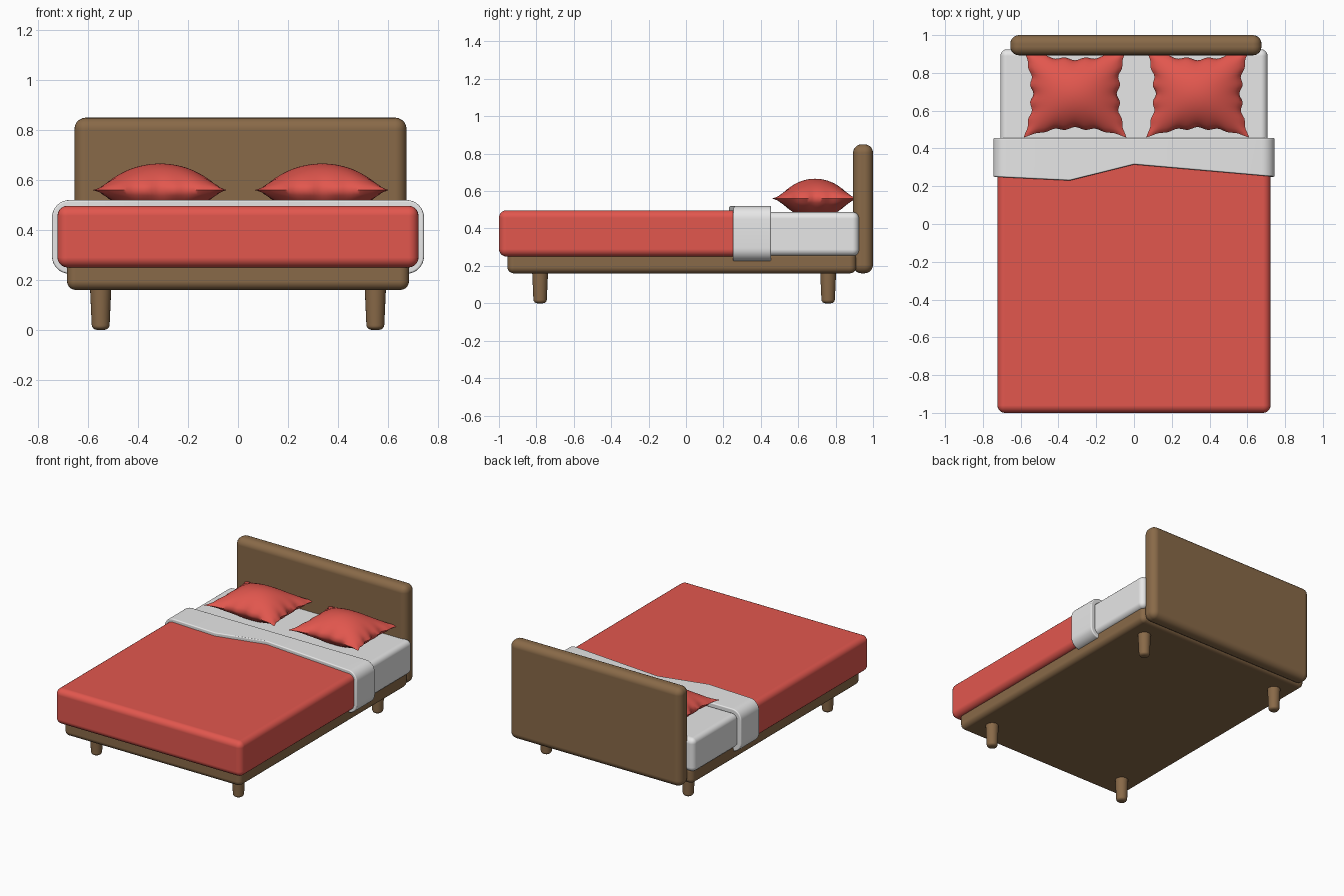
import bpy, bmesh, math

cube = bpy.data.objects.get("Cube")
if cube:
    bpy.data.objects.remove(cube, do_unlink=True)


def material(name, rgb):
    m = bpy.data.materials.new(name)
    m.use_nodes = True
    m.diffuse_color = (*rgb, 1)
    bsdf = next(n for n in m.node_tree.nodes if n.type == 'BSDF_PRINCIPLED')
    bsdf.inputs["Base Color"].default_value = (*rgb, 1)
    return m


WOOD = material("brown wood", (0.25, 0.143, 0.065))
RED = material("red fabric", (0.76, 0.095, 0.076))
WHITE = material("white linen", (0.8, 0.8, 0.8))


def finish(name, bm, mat, bevel=0.0, segments=5, sharp=None):
    """Turn a bmesh into a smooth shaded object, optionally with bevelled edges."""
    bmesh.ops.recalc_face_normals(bm, faces=bm.faces[:])
    me = bpy.data.meshes.new(name)
    bm.to_mesh(me)
    bm.free()
    me.materials.append(mat)
    for p in me.polygons:
        p.use_smooth = True
    if sharp:
        me.set_sharp_from_angle(angle=math.radians(sharp))
    ob = bpy.data.objects.new(name, me)
    bpy.context.collection.objects.link(ob)
    if bevel:
        mod = ob.modifiers.new("rounding", 'BEVEL')
        mod.width = bevel
        mod.segments = segments
        mod.limit_method = 'ANGLE'
        mod.harden_normals = True
    return ob


def rounded_box(name, lo, hi, mat, bevel):
    bm = bmesh.new()
    bmesh.ops.create_cube(bm, size=1)
    for v in bm.verts:
        v.co = [(a + b) / 2 + c * (b - a) for a, b, c in zip(lo, hi, v.co)]
    return finish(name, bm, mat, bevel)


# Wooden base and headboard
rounded_box("bed_frame", (-0.685, -0.955, 0.16), (0.685, 0.91, 0.28), WOOD, 0.035)
rounded_box("headboard", (-0.655, 0.893, 0.16), (0.675, 1.0, 0.85), WOOD, 0.046)

# Mattress and blanket
rounded_box("mattress", (-0.707, -0.94, 0.253), (0.707, 0.925, 0.488), WHITE, 0.035)
rounded_box("blanket", (-0.723, -1.0, 0.25), (0.723, 0.4, 0.497), RED, 0.04)

# Tapered legs with rounded feet
for side, x in (("left", 0.55), ("right", -0.55)):
    for end, y in (("front", -0.78), ("back", 0.76)):
        bm = bmesh.new()
        bmesh.ops.create_cone(bm, cap_ends=True, segments=24,
                              radius1=0.035, radius2=0.044, depth=0.2)
        bmesh.ops.translate(bm, vec=(x, y, 0.1), verts=bm.verts[:])
        finish(f"{end}_{side}_leg", bm, WOOD, 0.02, 4)

# Turned-down sheet: a band around the mattress with a slanting front edge
EDGE = [(-0.745, 0.25), (-0.34, 0.23), (0.0, 0.315), (0.745, 0.25)]


def front_edge(x, z):
    if z < 0.45:
        return 0.25
    for (x0, y0), (x1, y1) in zip(EDGE, EDGE[1:]):
        if x <= x1:
            return y0 + (y1 - y0) * (x - x0) / (x1 - x0)
    return 0.25


def band_profile(w, z0, z1, r, steps=8):
    pts = []
    for cx, cz, start in ((w - r, z0 + r, -90), (w - r, z1 - r, 0),
                          (r - w, z1 - r, 90), (r - w, z0 + r, 180)):
        for i in range(steps + 1):
            a = math.radians(start + 90 * i / steps)
            pts.append((cx + r * math.cos(a), cz + r * math.sin(a)))
        if start == 0:
            pts += [(0.0, z1), (-0.34, z1)]
    return pts


def loop_points(bm, inset):
    prof = band_profile(0.745 - inset, 0.225 + inset, 0.52 - inset, 0.07 - inset)
    return [[bm.verts.new((x, y if y else front_edge(x, z), z)) for x, z in prof]
            for y in (0, 0.455)]


bm = bmesh.new()
outer_front, outer_back = loop_points(bm, 0)
inner_front, inner_back = loop_points(bm, 0.035)
rings = [outer_front, outer_back, inner_back, inner_front]
for a, b in zip(rings, rings[1:] + rings[:1]):
    for i in range(len(a)):
        j = (i + 1) % len(a)
        bm.faces.new((a[i], a[j], b[j], b[i]))
finish("folded_sheet", bm, WHITE, 0.008, 3)


# Plump pillows with pinched, slightly wavy edges
def pillow(name, cx):
    bm = bmesh.new()
    n = 32
    for sign in (1, -1):
        made = bmesh.ops.create_grid(bm, x_segments=n, y_segments=n, size=1)
        for vert in made["verts"]:
            u, v = vert.co.x, vert.co.y
            ripple_u = 0.03 * abs(u) ** 6 * math.cos(5 * math.pi * v) * (1 - v * v)
            ripple_v = 0.03 * abs(v) ** 6 * math.cos(5 * math.pi * u) * (1 - u * u)
            px = u * (1 - 0.16 * (1 - v * v) - ripple_u)
            py = v * (1 - 0.21 * (1 - u * u) - ripple_v)
            dome = max(0, (1 - u * u) * (1 - v * v)) ** 0.72
            vert.co = (cx + 0.272 * px, 0.69 + 0.232 * py, 0.56 + sign * 0.106 * dome)
    bmesh.ops.remove_doubles(bm, verts=bm.verts[:], dist=0.0005)
    finish(name, bm, RED, sharp=60)


pillow("right_pillow", -0.312)
pillow("left_pillow", 0.337)
